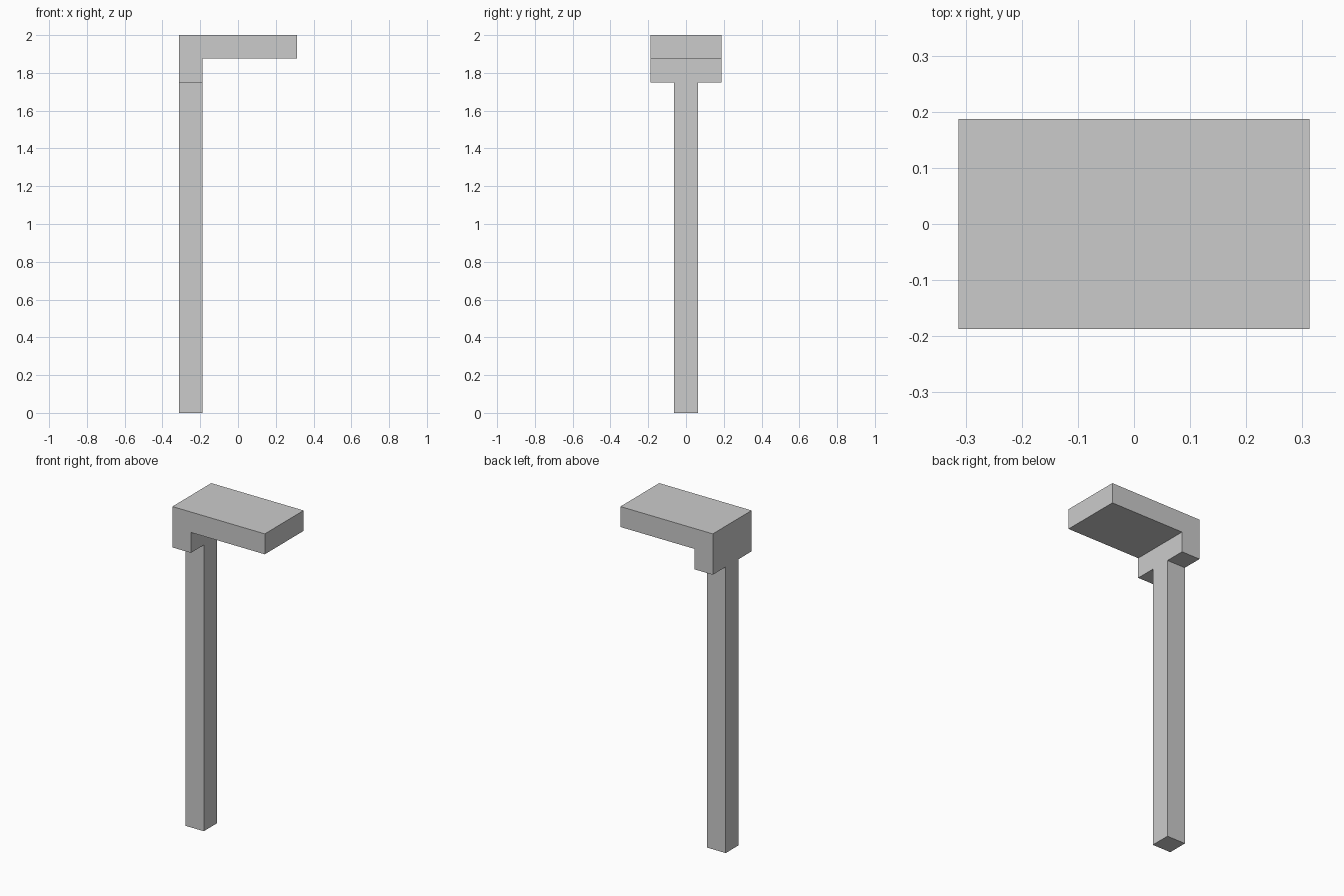
import bpy
import bmesh

if "Cube" in bpy.data.objects:
    bpy.data.objects.remove(bpy.data.objects["Cube"])

U = 0.125  # grid unit: thickness of every part


def extrude_profile(name, profile, y0, y1):
    """Extrude a closed x/z outline from y0 to y1."""
    bm = bmesh.new()
    face = bm.faces.new([bm.verts.new((x, y0, z)) for x, z in profile])
    result = bmesh.ops.extrude_face_region(bm, geom=[face])
    verts = [v for v in result["geom"] if isinstance(v, bmesh.types.BMVert)]
    bmesh.ops.translate(bm, verts=verts, vec=(0, y1 - y0, 0))
    bmesh.ops.recalc_face_normals(bm, faces=bm.faces)
    mesh = bpy.data.meshes.new(name)
    bm.to_mesh(mesh)
    bm.free()
    obj = bpy.data.objects.new(name, mesh)
    bpy.context.collection.objects.link(obj)
    return obj


left, inner, right = -2.5 * U, -1.5 * U, 2.5 * U
neck, underside, top = 14 * U, 15 * U, 16 * U

# Square post
extrude_profile("post", [(left, 0), (inner, 0), (inner, neck), (left, neck)],
                -0.5 * U, 0.5 * U)

# L-shaped head: flat arm with a lip dropping down onto the post
extrude_profile("head", [(left, neck), (inner, neck), (inner, underside),
                         (right, underside), (right, top), (left, top)],
                -1.5 * U, 1.5 * U)
